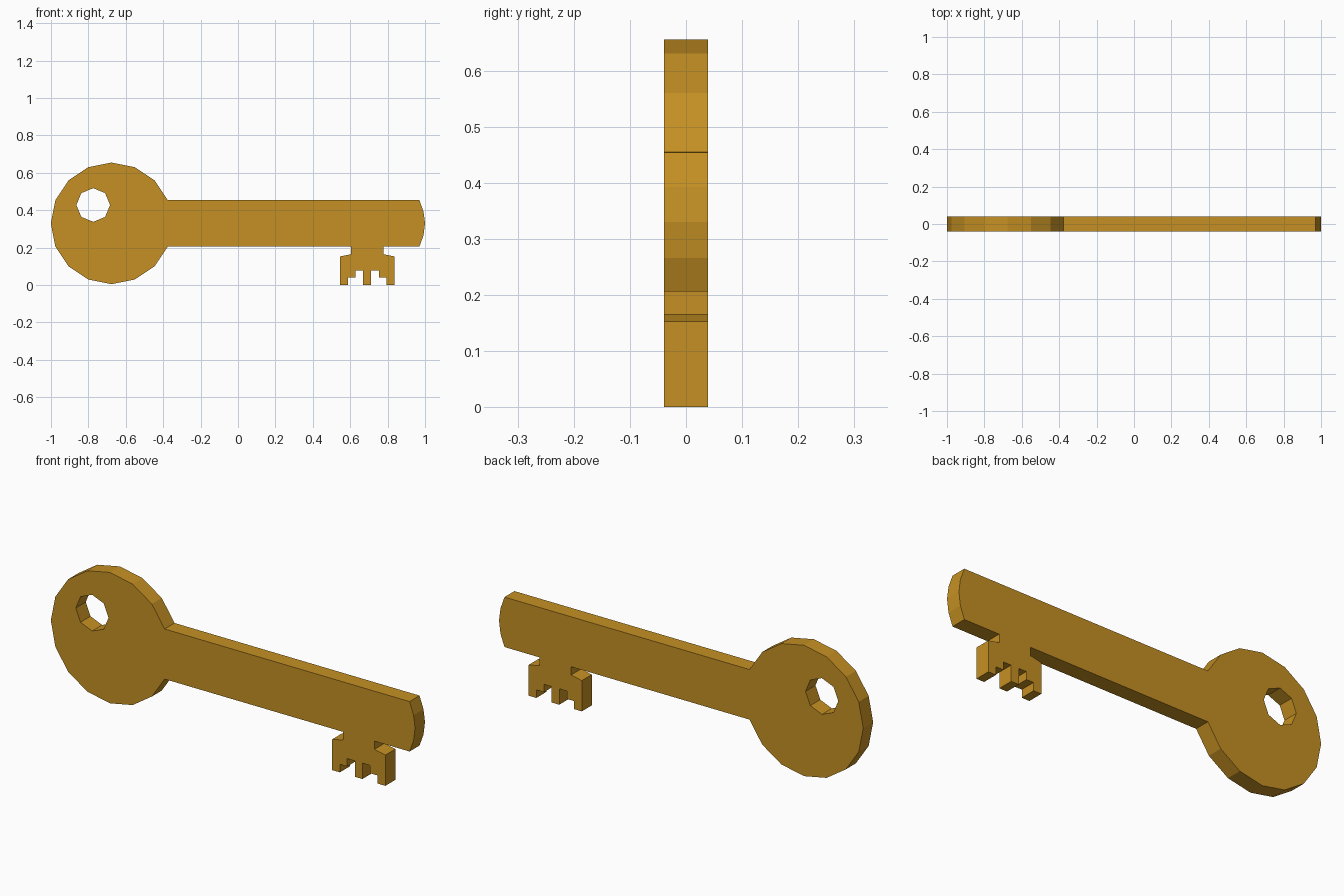
import bpy, bmesh, math

if "Cube" in bpy.data.objects:
    bpy.data.objects.remove(bpy.data.objects["Cube"])

T = 0.039            # half thickness
BX, BZ, R = -0.676, 0.33, 0.325   # bow centre and radius


def arc(cx, cz, r, start, end, steps):
    pts = []
    for i in range(steps + 1):
        a = math.radians(start + (end - start) * i / steps)
        pts.append((cx + r * math.cos(a), cz + r * math.sin(a)))
    return pts


# Bow: 16-sided disc, open where the shaft joins
bow = arc(BX, BZ, R, 22.5, 337.5, 14)

# Bit: neck, shoulders and stepped teeth, left to right
bit = [(0.604, 0.206), (0.604, 0.165), (0.545, 0.153), (0.545, 0),
       (0.587, 0), (0.587, 0.04), (0.627, 0.04), (0.627, 0.079),
       (0.669, 0.079), (0.669, 0), (0.711, 0), (0.711, 0.079),
       (0.753, 0.079), (0.753, 0.04), (0.795, 0.04), (0.795, 0),
       (0.837, 0), (0.837, 0.153), (0.777, 0.165), (0.777, 0.206)]

# Shaft tip: shallow rounded end
tip = [(0.97, 0.206), (0.992, 0.266), (1.0, 0.33), (0.992, 0.392), (0.97, 0.454)]

# Octagonal keyring hole
hole = arc(-0.774, 0.428, 0.09, 0, 315, 7)

# Filled flat profile, extruded to the key's thickness
curve = bpy.data.curves.new("key_profile", 'CURVE')
curve.dimensions = '2D'
curve.fill_mode = 'BOTH'
curve.extrude = T
for loop in (bow + bit + tip, hole):
    s = curve.splines.new('POLY')
    s.points.add(len(loop) - 1)
    for p, (x, z) in zip(s.points, loop):
        p.co = (x, z, 0, 1)
    s.use_cyclic_u = True
    s.use_smooth = False
profile = bpy.data.objects.new("key_profile", curve)
bpy.context.collection.objects.link(profile)
bpy.context.view_layer.update()
mesh = bpy.data.meshes.new_from_object(
    profile.evaluated_get(bpy.context.evaluated_depsgraph_get()))
bpy.data.objects.remove(profile)

# Weld caps to sides, stand the key upright
bm = bmesh.new()
bm.from_mesh(mesh)
bmesh.ops.remove_doubles(bm, verts=bm.verts, dist=1e-4)
for v in bm.verts:
    v.co = (v.co.x, -v.co.z, v.co.y)
bmesh.ops.recalc_face_normals(bm, faces=bm.faces)
bmesh.ops.dissolve_limit(bm, angle_limit=0.01, verts=bm.verts, edges=bm.edges)
for f in bm.faces:
    f.smooth = False
    f.material_index = 0
bm.to_mesh(mesh)
bm.free()

brass = bpy.data.materials.new("brass")
brass.diffuse_color = (0.56, 0.28, 0.017, 1)
brass.use_nodes = True
brass.node_tree.nodes["Principled BSDF"].inputs["Base Color"].default_value = brass.diffuse_color
mesh.materials.clear()
mesh.materials.append(brass)
key = bpy.data.objects.new("key", mesh)
bpy.context.collection.objects.link(key)
